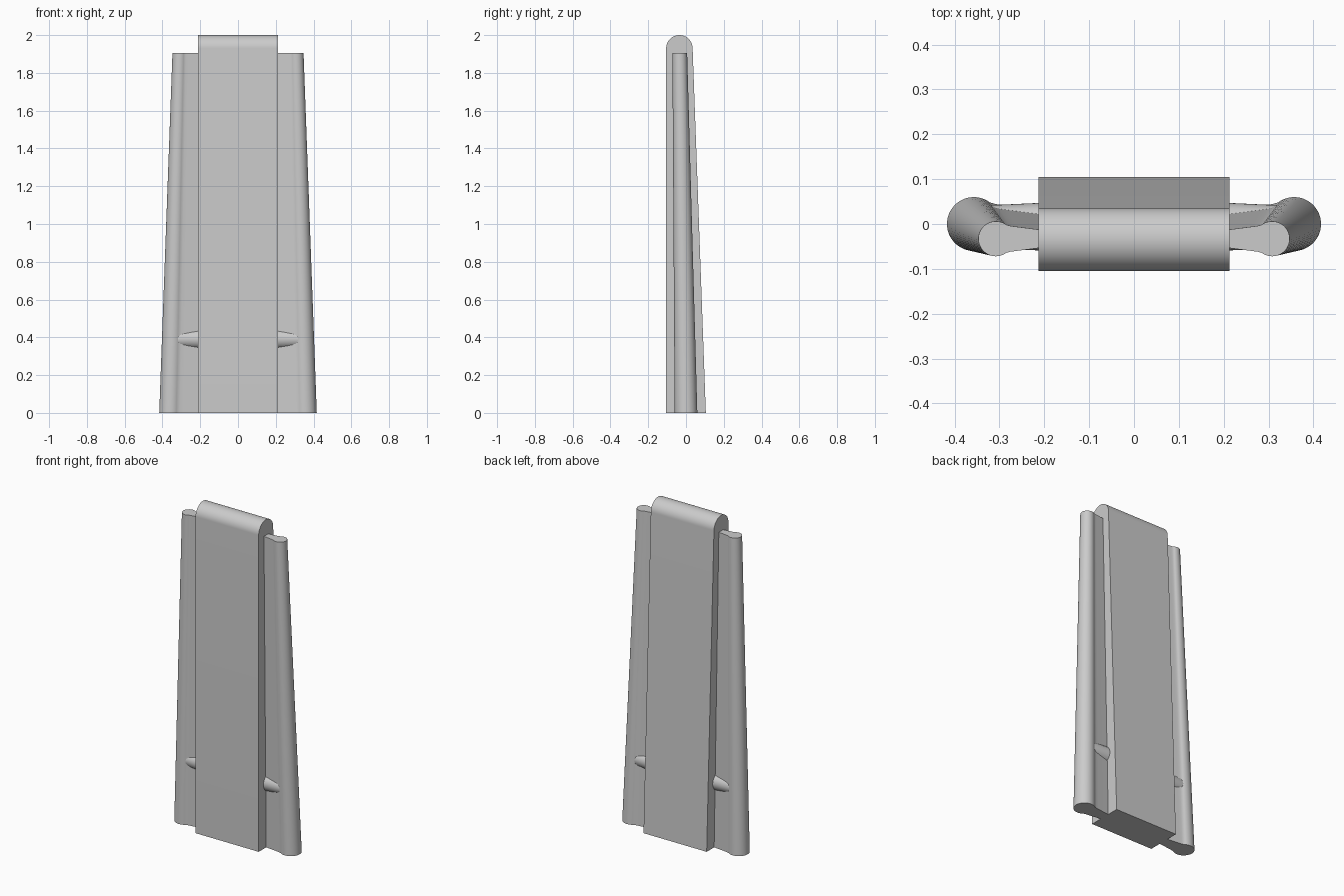
import bpy, bmesh, math

if "Cube" in bpy.data.objects:
    bpy.data.objects.remove(bpy.data.objects["Cube"])

CORE_X = 0.213        # half width of the central slab
RAIL_TOP = 1.905

grey = bpy.data.materials.new("plain grey")
grey.diffuse_color = (0.6, 0.6, 0.6, 1)
grey.use_nodes = True
grey.node_tree.nodes["Principled BSDF"].inputs["Base Color"].default_value = grey.diffuse_color


def loft(name, lower, upper):
    """Solid between two matching closed loops."""
    bm = bmesh.new()
    a = [bm.verts.new(p) for p in lower]
    b = [bm.verts.new(p) for p in upper]
    n = len(a)
    for i in range(n):
        j = (i + 1) % n
        bm.faces.new((a[i], a[j], b[j], b[i]))
    bm.faces.new(a[::-1])
    bm.faces.new(b)
    bmesh.ops.recalc_face_normals(bm, faces=bm.faces)
    mesh = bpy.data.meshes.new(name)
    bm.to_mesh(mesh)
    bm.free()
    mesh.materials.append(grey)
    obj = bpy.data.objects.new(name, mesh)
    bpy.context.collection.objects.link(obj)
    bpy.ops.object.select_all(action='DESELECT')
    bpy.context.view_layer.objects.active = obj
    obj.select_set(True)
    bpy.ops.object.shade_smooth_by_angle(angle=math.radians(25))
    return obj


# Central slab: straight front, leaning back, rounded top
arc = [math.pi * i / 32 for i in range(33)]
profile = [(-0.105, 0), (0.105, 0)]
profile += [(-0.035 + 0.07 * math.cos(t), 1.93 + 0.07 * math.sin(t)) for t in arc]
loft("central_slab", [(-CORE_X, y, z) for y, z in profile],
     [(CORE_X, y, z) for y, z in profile])


def rail_section(side, cx, cy, r, z, web_x, web_half):
    """Round outer bead joined by a small fillet to a thin web."""
    start = math.radians(127)
    pts = [(0.2, cy - web_half), (cx - 1.12 * r, cy - 0.70 * r),
           (cx - 0.82 * r, cy - 0.74 * r)]
    pts += [(cx + r * math.cos(t), cy + r * math.sin(t))
            for t in (-start + 2 * start * i / 40 for i in range(41))]
    pts += [(cx - 0.82 * r, cy + 0.74 * r), (cx - 1.12 * r, cy + 0.70 * r),
            (0.2, cy + web_half)]
    return [(side * x, y, z) for x, y in pts]


for side, label in ((-1, "left"), (1, "right")):
    # Tapered side rail, leaning inward and forward
    loft(label + "_rail",
         rail_section(side, 0.357, 0.0, 0.060, 0, 0.2, 0.031),
         rail_section(side, 0.308, -0.033, 0.039, RAIL_TOP, 0.2, 0.019))

    # Tapered cross peg between slab and rail
    def ring(x, r):
        return [(side * x, -0.006 + r * math.cos(math.tau * i / 40),
                 0.39 + r * math.sin(math.tau * i / 40)) for i in range(40)]
    loft(label + "_peg", ring(0.2, 0.0535), ring(0.34, 0.047))
